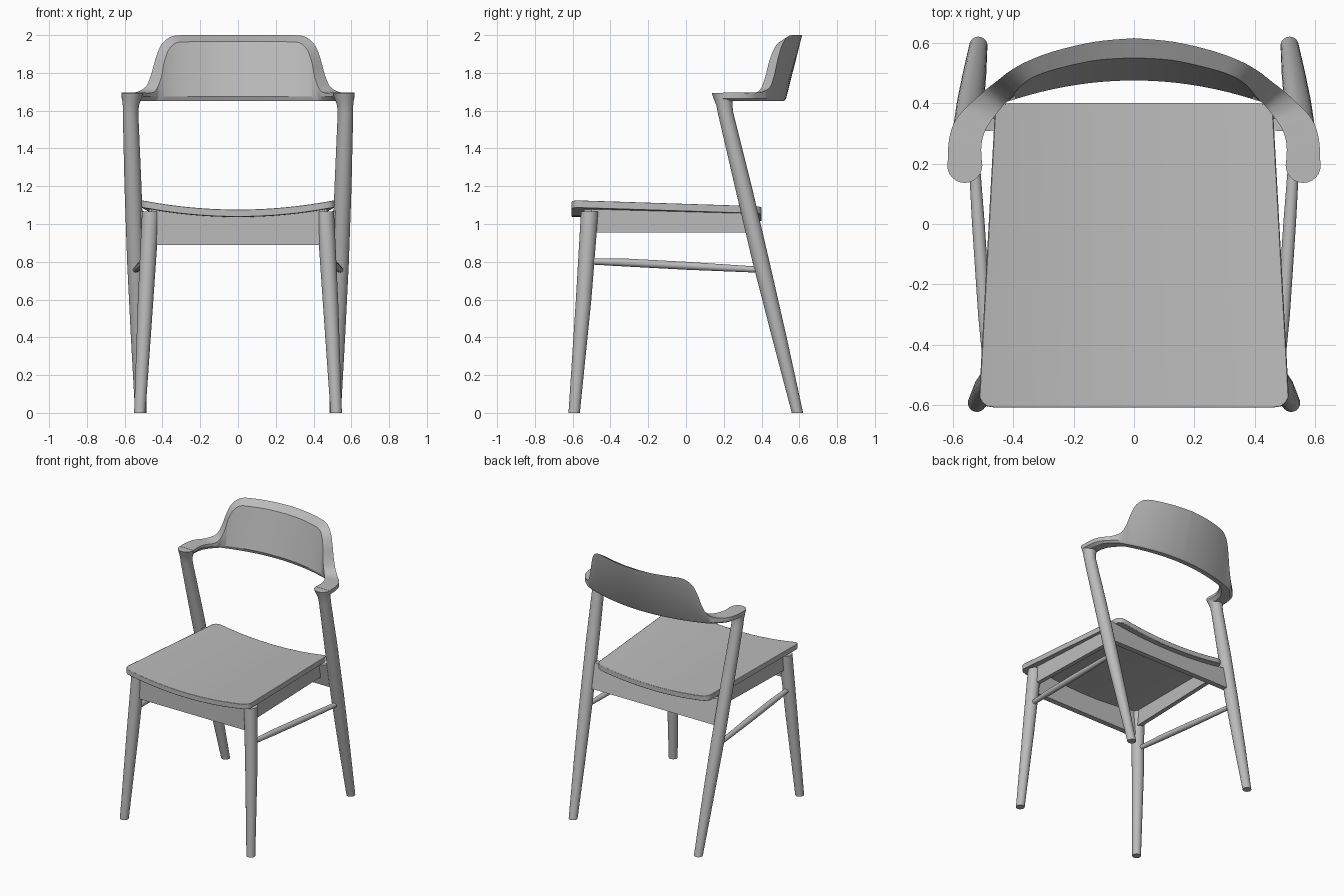
import bpy, bmesh, math
from mathutils import Vector

cube = bpy.data.objects.get("Cube")
if cube:
    bpy.data.objects.remove(cube, do_unlink=True)

mat = bpy.data.materials.new("grey wood")
mat.use_nodes = True
GREY = (0.5, 0.5, 0.5, 1)
mat.diffuse_color = GREY
mat.node_tree.nodes["Principled BSDF"].inputs["Base Color"].default_value = GREY


def loft(name, rings, cap_end=True, mirror=False, bevel=0, angle=35):
    """Skin a list of closed rings into one object."""
    bm = bmesh.new()
    vs = [[bm.verts.new(p) for p in ring] for ring in rings]
    n = len(vs[0])
    for a, b in zip(vs, vs[1:]):
        for i in range(n):
            j = (i + 1) % n
            bm.faces.new((a[i], a[j], b[j], b[i]))
    bm.faces.new(vs[0])
    if cap_end:
        bm.faces.new(vs[-1])
    bmesh.ops.recalc_face_normals(bm, faces=bm.faces)
    mesh = bpy.data.meshes.new(name)
    bm.to_mesh(mesh)
    bm.free()
    mesh.materials.append(mat)
    ob = bpy.data.objects.new(name, mesh)
    bpy.context.collection.objects.link(ob)
    bpy.ops.object.select_all(action='DESELECT')
    ob.select_set(True)
    bpy.context.view_layer.objects.active = ob
    bpy.ops.object.shade_smooth_by_angle(angle=math.radians(angle))
    if bevel:
        m = ob.modifiers.new("soft edges", 'BEVEL')
        m.width, m.segments = bevel, 2
        m.limit_method, m.angle_limit = 'ANGLE', math.radians(50)
    if mirror:
        m = ob.modifiers.new("mirror", 'MIRROR')
        m.merge_threshold = 0.0005
    return ob


def smooth_path(pts, steps=5):
    """Catmull-Rom interpolation through tuples."""
    pts = [Vector(p) for p in pts]
    ext = [2 * pts[0] - pts[1]] + pts + [pts[-1]]
    out = []
    for p0, p1, p2, p3 in zip(ext, ext[1:], ext[2:], ext[3:]):
        for k in range(steps):
            t = k / steps
            out.append(0.5 * (2 * p1 + (p2 - p0) * t + (2 * p0 - 5 * p1 + 4 * p2 - p3) * t * t
                              + (3 * p1 - p0 - 3 * p2 + p3) * t ** 3))
    return out + [pts[-1]]


def round_bar(name, rings, axis='z', sides=24):
    """Tapered round bar from (x, y, z, radius) rings, cut flat across an axis."""
    def ring(x, y, z, r):
        pts = []
        for i in range(sides):
            c, s = (f(math.tau * i / sides) * r for f in (math.cos, math.sin))
            pts.append((x + c, y + s, z) if axis == 'z' else (x + c, y, z + s))
        return pts
    return loft(name, [ring(*r) for r in rings], mirror=True)


def seat_z(x, y):
    """Height of the dished seat's upper face."""
    return 1.063 + 0.19 * x * x - 0.022 * y


# Seat: dished board, narrower at the back, with rounded corners
FRONT, BACK, CORNER, THICK = -0.607, 0.4, 0.045, 0.038
columns = []
for i in range(-14, 15):
    u = math.sin(i / 14 * math.pi / 2)
    d = max(0, abs(u) * 0.5 - (0.5 - CORNER))
    cut = CORNER - math.sqrt(max(0, CORNER ** 2 - d ** 2))
    ring = []
    for y, drop in ((FRONT + cut, 0), (BACK - cut, 0), (BACK - cut, THICK), (FRONT + cut, THICK)):
        x = u * (0.481 - 0.055 * y)
        ring.append((x, y, seat_z(x, y) - drop))
    columns.append(ring)
loft("seat", columns, bevel=0.006)


# Aprons: boards whose upper edge follows the seat
def apron(name, start, end, bottom, half, lean=0, mirror=False):
    a, b = Vector(start), Vector(end)
    side = Vector((b.y - a.y, a.x - b.x)).normalized() * half
    rings = []
    for i in range(17):
        p = a.lerp(b, i / 16)
        top = seat_z(p.x, p.y) - THICK + 0.003
        shift = Vector((0, lean * (top - bottom)))
        rings.append([(*(p - side), bottom), (*(p + side), bottom),
                      (*(p + side + shift), top), (*(p - side + shift), top)])
    loft(name, rings, mirror=mirror)


apron("front_apron", (-0.46, -0.52), (0.46, -0.52), 0.89, 0.02)
apron("back_apron", (-0.54, 0.37), (0.54, 0.37), 0.89, 0.02, lean=-0.24)
apron("side_aprons", (0.455, -0.5), (0.43, 0.35), 0.955, 0.016, mirror=True)

# Legs and side stretchers
round_bar("front_legs", [(0.52, -0.592, 0, 0.03), (0.489, -0.542, 0.6, 0.041),
                         (0.462, -0.51, 1.066, 0.046)])
round_bar("back_legs", [(0.515, 0.59, 0, 0.03), (0.528, 0.494, 0.4, 0.039),
                        (0.542, 0.397, 0.8, 0.045), (0.556, 0.303, 1.2, 0.045),
                        (0.569, 0.209, 1.59, 0.041), (0.567, 0.203, 1.63, 0.043),
                        (0.563, 0.197, 1.665, 0.051), (0.56, 0.194, 1.694, 0.058)])
round_bar("side_stretchers", [(0.478, -0.53, 0.803, 0.016), (0.495, -0.3, 0.795, 0.021),
                              (0.515, 0.0, 0.779, 0.021), (0.541, 0.39, 0.758, 0.016)], axis='y')

# Armrests and backrest in one sweep: inner upper edge, outer upper edge
stations = [
    (0.503, 0.195, 1.695, 0.617, 0.195, 1.695),
    (0.505, 0.26, 1.695, 0.612, 0.28, 1.695),
    (0.49, 0.315, 1.695, 0.59, 0.345, 1.695),
    (0.455, 0.365, 1.695, 0.54, 0.40, 1.698),
    (0.43, 0.395, 1.715, 0.49, 0.445, 1.725),
    (0.405, 0.42, 1.78, 0.46, 0.468, 1.79),
    (0.39, 0.44, 1.86, 0.435, 0.488, 1.88),
    (0.365, 0.465, 1.925, 0.405, 0.51, 1.95),
    (0.325, 0.49, 1.96, 0.35, 0.54, 1.993),
    (0.25, 0.515, 1.965, 0.26, 0.573, 2.0),
    (0.125, 0.542, 1.967, 0.13, 0.603, 2.0),
    (0, 0.55, 1.967, 0, 0.615, 2.0),
]
rings = []
for bx, by, bz, cx, cy, cz in smooth_path(stations):
    inner = Vector((bx, min(by, 0.475 - 0.4 * bx * bx), 1.69))
    outer = Vector((cx, min(cy, 0.53 - 0.4 * cx * cx), 1.665))
    low_in, low_out = inner.lerp(outer, 0.18), inner.lerp(outer, 0.82)
    low_in.z = low_out.z = 1.652
    inner.z = 1.675
    rings.append([inner, (bx, by, bz), (cx, cy, min(cz, 2.0)), outer, low_out, low_in])
loft("armrests_and_backrest", rings, cap_end=False, mirror=True, angle=30)
